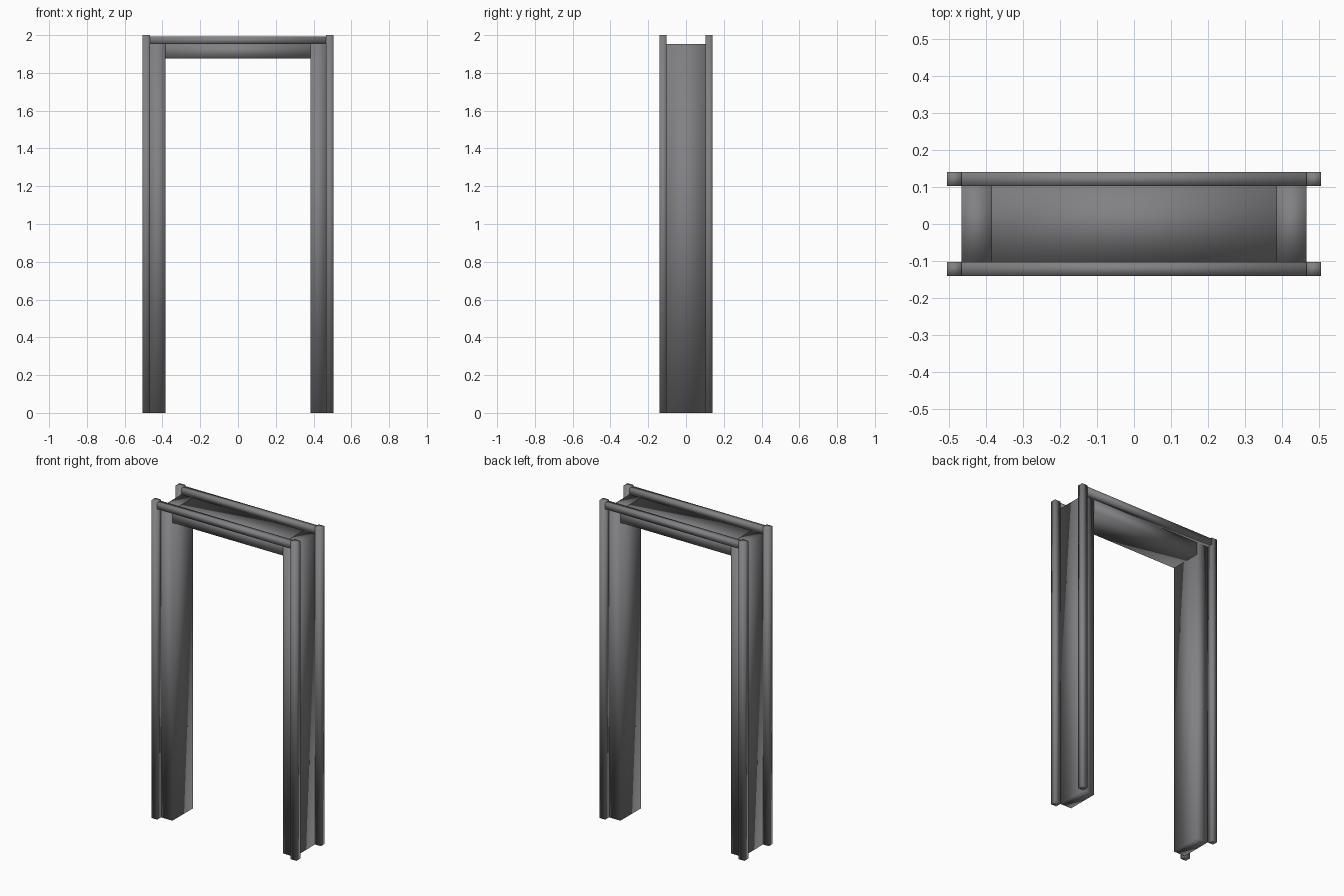
import bpy
import bmesh
from mathutils import Vector

cube = bpy.data.objects.get("Cube")
if cube:
    bpy.data.objects.remove(cube, do_unlink=True)

# Single grey finish
grey = bpy.data.materials.new("frame grey")
grey.use_nodes = True
COLOUR = (0.22, 0.22, 0.23, 1)
grey.diffuse_color = COLOUR
grey.node_tree.nodes["Principled BSDF"].inputs["Base Color"].default_value = COLOUR

# Shared dimensions
OUTER = 0.505      # half width over the trim
JAMB_OUT = 0.465   # half width over the jambs
JAMB_IN = 0.385    # half width of the opening
DEPTH = 0.102      # half depth of the jambs
TRIM_DEPTH = 0.14  # half depth over the trim
HEAD = 1.954       # top of the jambs and lintel
OPENING = 1.875    # height of the opening


def box(name, low, high):
    """Softly shaded box between two corners."""
    low, high = Vector(low), Vector(high)
    bm = bmesh.new()
    bmesh.ops.create_cube(bm, size=1)
    bmesh.ops.scale(bm, vec=high - low, verts=bm.verts)
    for face in bm.faces:
        face.smooth = True
    mesh = bpy.data.meshes.new(name)
    bm.to_mesh(mesh)
    bm.free()
    mesh.materials.append(grey)
    obj = bpy.data.objects.new(name, mesh)
    obj.location = (low + high) / 2
    bpy.context.collection.objects.link(obj)
    return obj


def span(a, b, sign):
    """Range from a to b, mirrored for a negative sign."""
    return sorted((a * sign, b * sign))


# Lintel
box("lintel", (-JAMB_IN, -DEPTH, OPENING), (JAMB_IN, DEPTH, HEAD))

# Jambs
for side, sx in (("left", 1), ("right", -1)):
    x0, x1 = span(JAMB_IN, JAMB_OUT, sx)
    box(side + "_jamb", (x0, -DEPTH, 0), (x1, DEPTH, HEAD))

# Trim on both faces: a rail between two posts
for face, sy in (("front", -1), ("back", 1)):
    y0, y1 = span(DEPTH, TRIM_DEPTH, sy)
    box(face + "_trim_rail", (-JAMB_OUT, y0, HEAD), (JAMB_OUT, y1, 1.992))
    for side, sx in (("left", 1), ("right", -1)):
        x0, x1 = span(JAMB_OUT, OUTER, sx)
        box(f"{face}_{side}_trim_post", (x0, y0, 0), (x1, y1, 2))
